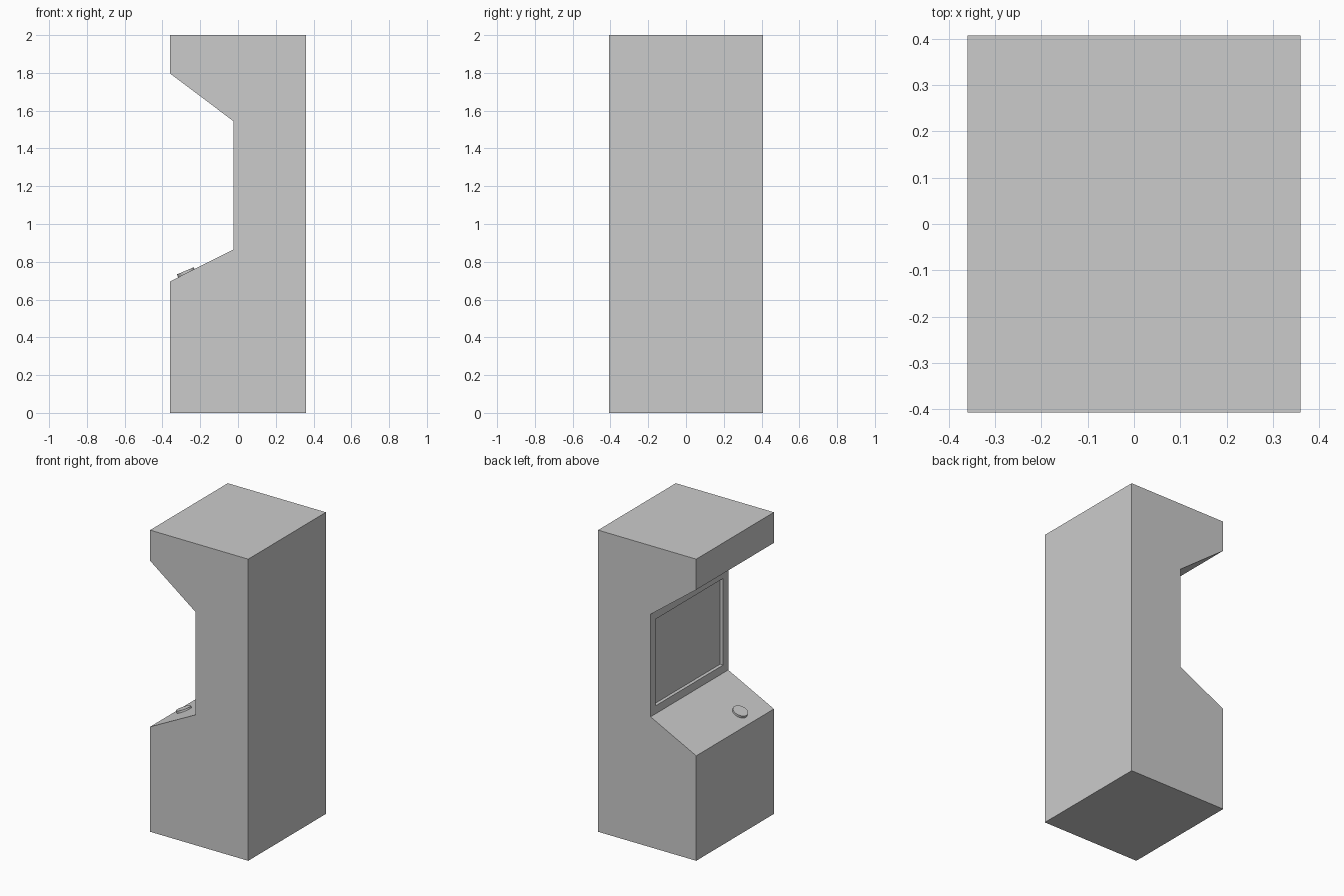
import bpy, bmesh, math
from mathutils import Matrix, Vector

if "Cube" in bpy.data.objects:
    bpy.data.objects.remove(bpy.data.objects["Cube"])

HALF_W = 0.407


def finish(name, bm):
    mesh = bpy.data.meshes.new(name)
    bm.to_mesh(mesh)
    bm.free()
    obj = bpy.data.objects.new(name, mesh)
    bpy.context.collection.objects.link(obj)
    return obj


# Cabinet: side profile (x, z) extruded across y
profile = [(-0.36, 0), (0.36, 0), (0.36, 2), (-0.36, 2), (-0.36, 1.797),
           (-0.025, 1.545), (-0.025, 0.865), (-0.36, 0.696)]
bm = bmesh.new()
side = bm.faces.new([bm.verts.new((x, -HALF_W, z)) for x, z in profile])
ext = bmesh.ops.extrude_face_region(bm, geom=[side])
bmesh.ops.translate(bm, vec=(0, 2 * HALF_W, 0),
                    verts=[g for g in ext["geom"] if isinstance(g, bmesh.types.BMVert)])
bmesh.ops.recalc_face_normals(bm, faces=bm.faces)

# Screen: inset the upright panel, then sink it straight back
screen = next(f for f in bm.faces
              if all(abs(v.co.x + 0.025) < 1e-4 for v in f.verts))
bmesh.ops.inset_individual(bm, faces=[screen], thickness=0.053, use_even_offset=True)
sunk = bmesh.ops.extrude_discrete_faces(bm, faces=[screen])["faces"][0]
bmesh.ops.translate(bm, vec=(0.022, 0, 0), verts=sunk.verts)
finish("cabinet", bm)

# Round button on the sloping control panel
TILT, THICK = 0.4, 0.02
axis = Vector((-math.sin(TILT), 0, math.cos(TILT)))
top = Vector((-0.279, -0.173, 0.752))
bm = bmesh.new()
bmesh.ops.create_cone(bm, cap_ends=True, segments=32, radius1=0.048, radius2=0.048,
                      depth=THICK,
                      matrix=Matrix.Translation(top - axis * THICK / 2)
                      @ Matrix.Rotation(-TILT, 4, 'Y'))
button = finish("button", bm)
bpy.context.view_layer.objects.active = button
button.select_set(True)
bpy.ops.object.shade_smooth_by_angle()
